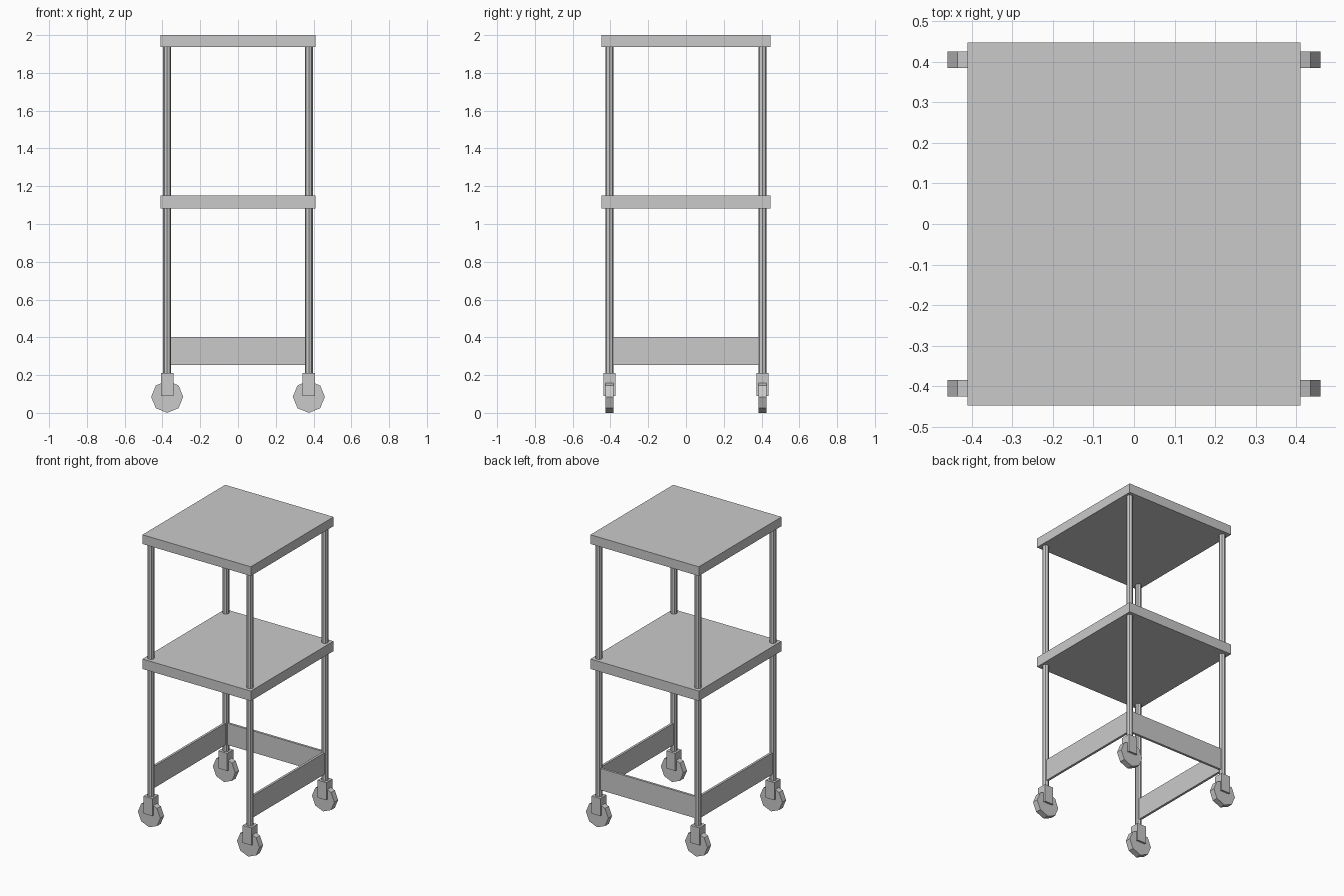
import bpy
import math

if "Cube" in bpy.data.objects:
    bpy.data.objects.remove(bpy.data.objects["Cube"])

# One plain grey for the whole trolley
grey = bpy.data.materials.new("light_grey")
grey.use_nodes = True
colour = (0.59, 0.59, 0.59, 1.0)
grey.diffuse_color = colour
grey.node_tree.nodes["Principled BSDF"].inputs["Base Color"].default_value = colour


def finish(name):
    obj = bpy.context.object
    obj.name = name
    obj.data.materials.append(grey)
    return obj


def box(name, low, high):
    """Axis-aligned box between two corners."""
    centre = [(a + b) / 2 for a, b in zip(low, high)]
    bpy.ops.mesh.primitive_cube_add(size=1, location=centre)
    obj = finish(name)
    obj.scale = [b - a for a, b in zip(low, high)]
    bpy.ops.object.transform_apply(location=False, rotation=False, scale=True)
    return obj


def cylinder(name, radius, depth, location, rotation=(0, 0, 0)):
    bpy.ops.mesh.primitive_cylinder_add(vertices=8, radius=radius, depth=depth,
                                        location=location, rotation=rotation)
    return finish(name)


WIDE, DEEP = 0.41, 0.447       # shelf half sizes
PX, PY = 0.375, 0.405          # pole centres
POLE_LOW, POLE_HIGH = 0.2, 1.94
WHEEL_R, WHEEL_W = 0.085, 0.04
FORK = 0.033                   # fork half width

# Shelves
for name, low, high in (("top_shelf", 1.937, 2.0), ("middle_shelf", 1.082, 1.15)):
    box(name, (-WIDE, -DEEP, low), (WIDE, DEEP, high))

# Skirt panels on the back and both sides; the front stays open
T = 0.008
box("back_panel", (-PX, PY - T, 0.254), (PX, PY + T, 0.402))
for side, sx in (("left", 1), ("right", -1)):
    box(side + "_panel", (sx * PX - T, -PY, 0.254), (sx * PX + T, PY, 0.402))

# Poles and casters at each corner
for side, sx in (("left", 1), ("right", -1)):
    for end, sy in (("front", -1), ("back", 1)):
        x, y = sx * PX, sy * PY
        tag = f"{end}_{side}_"
        cylinder(tag + "pole", 0.021, POLE_HIGH - POLE_LOW,
                 (x, y, (POLE_LOW + POLE_HIGH) / 2))
        box(tag + "fork_crown", (x - FORK, y - FORK, 0.158), (x + FORK, y + FORK, 0.21))
        # Fork prongs either side of the wheel
        for label, a, b in (("front", -FORK, -WHEEL_W / 2), ("back", WHEEL_W / 2, FORK)):
            box(f"{tag}fork_{label}_prong", (x - FORK, y + a, 0.09), (x + FORK, y + b, 0.158))
        cylinder(tag + "wheel", WHEEL_R, WHEEL_W, (x, y, WHEEL_R), (math.pi / 2, 0, 0))
